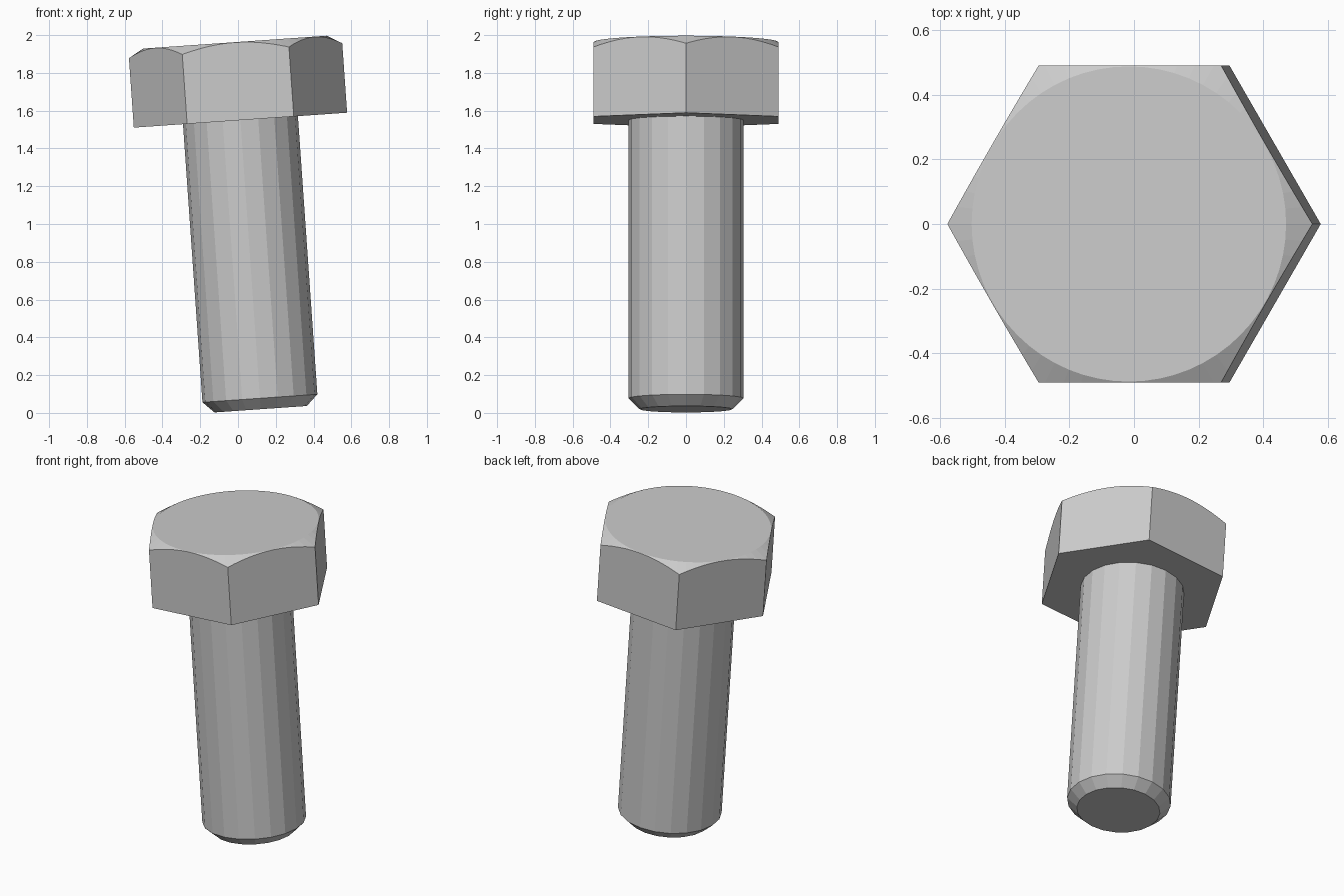
import bpy, math
from mathutils import Matrix, Vector

cube = bpy.data.objects.get("Cube")
if cube:
    bpy.data.objects.remove(cube, do_unlink=True)

steel = bpy.data.materials.new("grey_steel")
steel.use_nodes = True
grey = (0.6, 0.6, 0.6, 1)
steel.diffuse_color = grey
steel.node_tree.nodes["Principled BSDF"].inputs["Base Color"].default_value = grey

# The whole bolt leans toward -x around the centre of its tip
LEAN = Matrix.Translation((0.12, 0, 0.0195)) @ Matrix.Rotation(math.radians(-4), 4, 'Y')
HEAD_BASE, TOP = 1.534, 1.948


def lathe(name, sides, profile):
    """Solid of revolution from (radius, height) pairs, listed from bottom to top."""
    verts, faces = [], []
    for r, z in profile:
        for i in range(sides):
            a = math.tau * i / sides
            verts.append((r * math.cos(a), r * math.sin(a), z))
    for k in range(len(profile) - 1):
        for i in range(sides):
            j = (i + 1) % sides
            b = k * sides
            faces.append((b + i, b + j, b + sides + j, b + sides + i))
    faces.append(tuple(reversed(range(sides))))
    faces.append(tuple(range(len(verts) - sides, len(verts))))
    mesh = bpy.data.meshes.new(name)
    mesh.from_pydata(verts, [], faces)
    mesh.materials.append(steel)
    obj = bpy.data.objects.new(name, mesh)
    bpy.context.collection.objects.link(obj)
    obj.matrix_world = LEAN
    return obj


# Shank with a chamfered tip
lathe("shank", 20, [(0.245, 0), (0.305, 0.058), (0.305, HEAD_BASE)])

# Hexagonal head, its top corners trimmed by a wide cone
head = lathe("hex_head", 6, [(0.566, HEAD_BASE), (0.566, TOP)])
slope = math.sqrt(3)
cone = lathe("corner_trim_cone", 64,
             [(0.4875 + slope * 0.5, TOP - 0.5), (0.4875, TOP)])
cone.hide_render = True
cone.hide_viewport = True
trim = head.modifiers.new("corner_trim", 'BOOLEAN')
trim.operation = 'INTERSECT'
trim.solver = 'EXACT'
trim.object = cone
